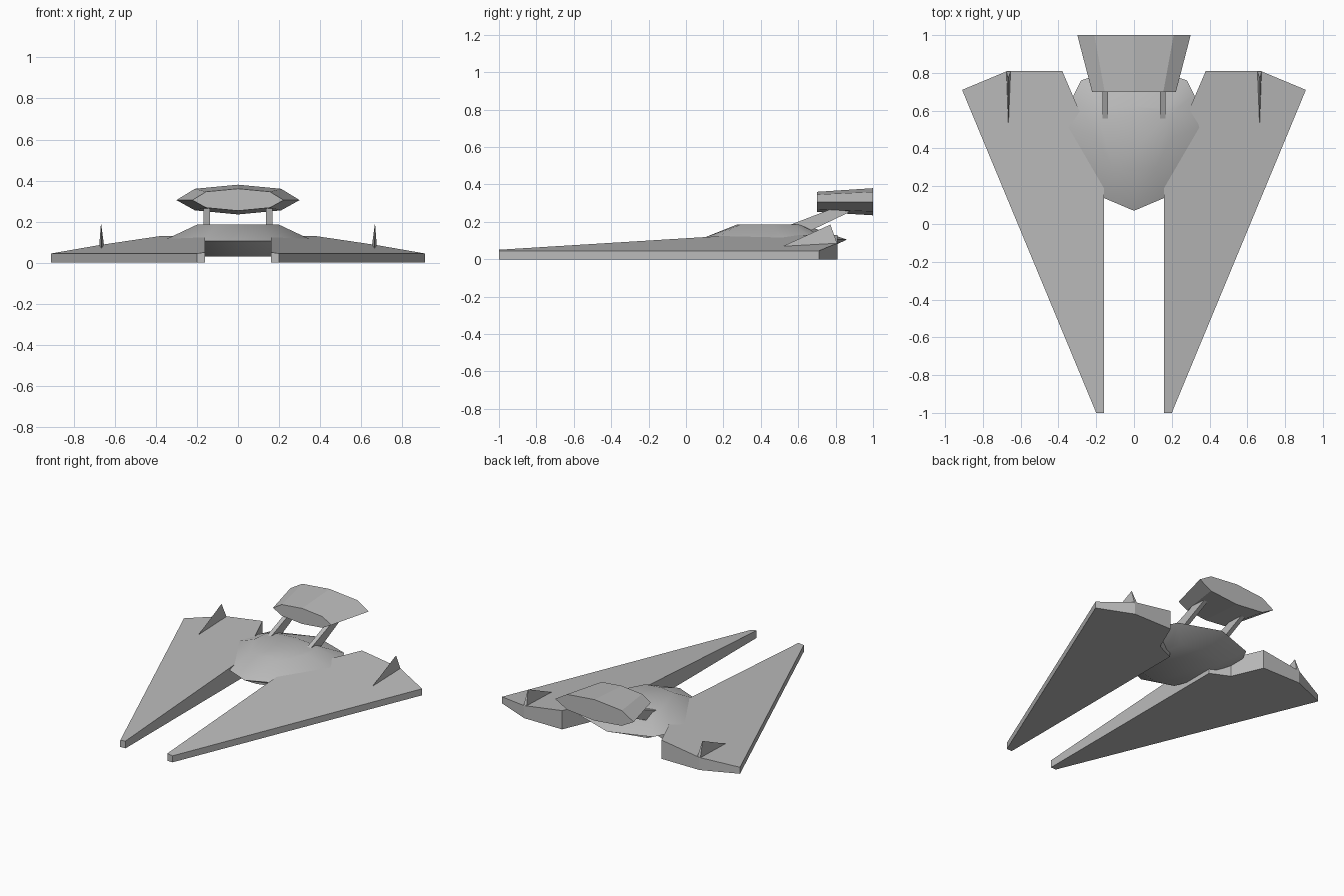
import bpy
import bmesh
from math import radians

old = bpy.data.objects.get("Cube")
if old:
    bpy.data.objects.remove(old, do_unlink=True)

# One hull colour
GREY = (0.5, 0.5, 0.5, 1)
hull_grey = bpy.data.materials.new("hull_grey")
hull_grey.use_nodes = True
hull_grey.diffuse_color = GREY
hull_grey.node_tree.nodes["Principled BSDF"].inputs["Base Color"].default_value = GREY


def loft(name, rings, mirror=False, smooth=False):
    """Skin a stack of equal-length closed rings and cap both ends."""
    bm = bmesh.new()
    loops = [[bm.verts.new(p) for p in ring] for ring in rings]
    n = len(loops[0])
    for low, high in zip(loops, loops[1:]):
        for i in range(n):
            j = (i + 1) % n
            bm.faces.new((low[i], low[j], high[j], high[i]))
    bm.faces.new(loops[0][::-1])
    bm.faces.new(loops[-1])
    bmesh.ops.recalc_face_normals(bm, faces=bm.faces)
    mesh = bpy.data.meshes.new(name)
    bm.to_mesh(mesh)
    bm.free()
    mesh.materials.append(hull_grey)
    obj = bpy.data.objects.new(name, mesh)
    bpy.context.collection.objects.link(obj)
    if mirror:
        obj.modifiers.new("mirror", "MIRROR").use_axis[0] = True
    if smooth:
        bpy.ops.object.select_all(action='DESELECT')
        obj.select_set(True)
        bpy.context.view_layer.objects.active = obj
        bpy.ops.object.shade_smooth_by_angle(angle=radians(35))
    return obj


def wing_top(x, y):
    """Wing surface rises steadily inward from the leading edge."""
    inward = (-1.71 * (x - 0.2) + 0.71 * (y + 1)) / 1.85
    return 0.045 + 0.16 * inward


# Swept wings with a thick rim and a flat underside
plan = [(0.16, -1), (0.2, -1), (0.91, 0.71), (0.67, 0.81),
        (0.38, 0.81), (0.29, 0.6), (0.16, 0.54)]
loft("wings", [[(x, y, 0) for x, y in plan],
               [(x, y, wing_top(x, y)) for x, y in plan]], mirror=True)


# Central body: belly, widest rim and roof outlines, front to back
def full_ring(half, z):
    other = [(-x, y) for x, y in half[-2:0:-1]]
    return [(x, y, z) for x, y in half + other]


belly = [(0, 0.2), (0.13, 0.24), (0.21, 0.46), (0.2, 0.6), (0.17, 0.66), (0, 0.7)]
rim = [(0, 0.07), (0.165, 0.14), (0.37, 0.52), (0.32, 0.68), (0.28, 0.76), (0, 0.86)]
roof = [(0, 0.27), (0.11, 0.29), (0.2, 0.46), (0.19, 0.58), (0.16, 0.61), (0, 0.63)]
loft("body", [full_ring(belly, 0.03), full_ring(rim, 0.105), full_ring(roof, 0.185)],
     smooth=True)

# Wing fins: slim tapering spikes
fin_base = [(0.665, 0.51, 0.066), (0.652, 0.81, 0.08), (0.676, 0.81, 0.08)]
fin_tip = [(0.667, 0.767, 0.183), (0.666, 0.772, 0.185), (0.668, 0.772, 0.185)]
loft("fins", [fin_base, fin_tip], mirror=True)

# Slanted struts carrying the rear pod
strut = [(0.52, 0.17), (0.78, 0.27), (0.88, 0.255), (0.66, 0.15)]
loft("pod_struts", [[(x, y, z) for y, z in strut] for x in (0.137, 0.167)], mirror=True)

# Rear pod: faceted section flaring toward the back
section = [(0.3, 0), (0.21, 0.055), (0, 0.075), (-0.21, 0.055),
           (-0.3, 0), (-0.21, -0.05), (0, -0.07), (0.21, -0.05)]
loft("rear_pod", [[(x * s, y, 0.305 + z * s) for x, z in section]
                  for y, s in ((0.7, 0.74), (1, 1))])
